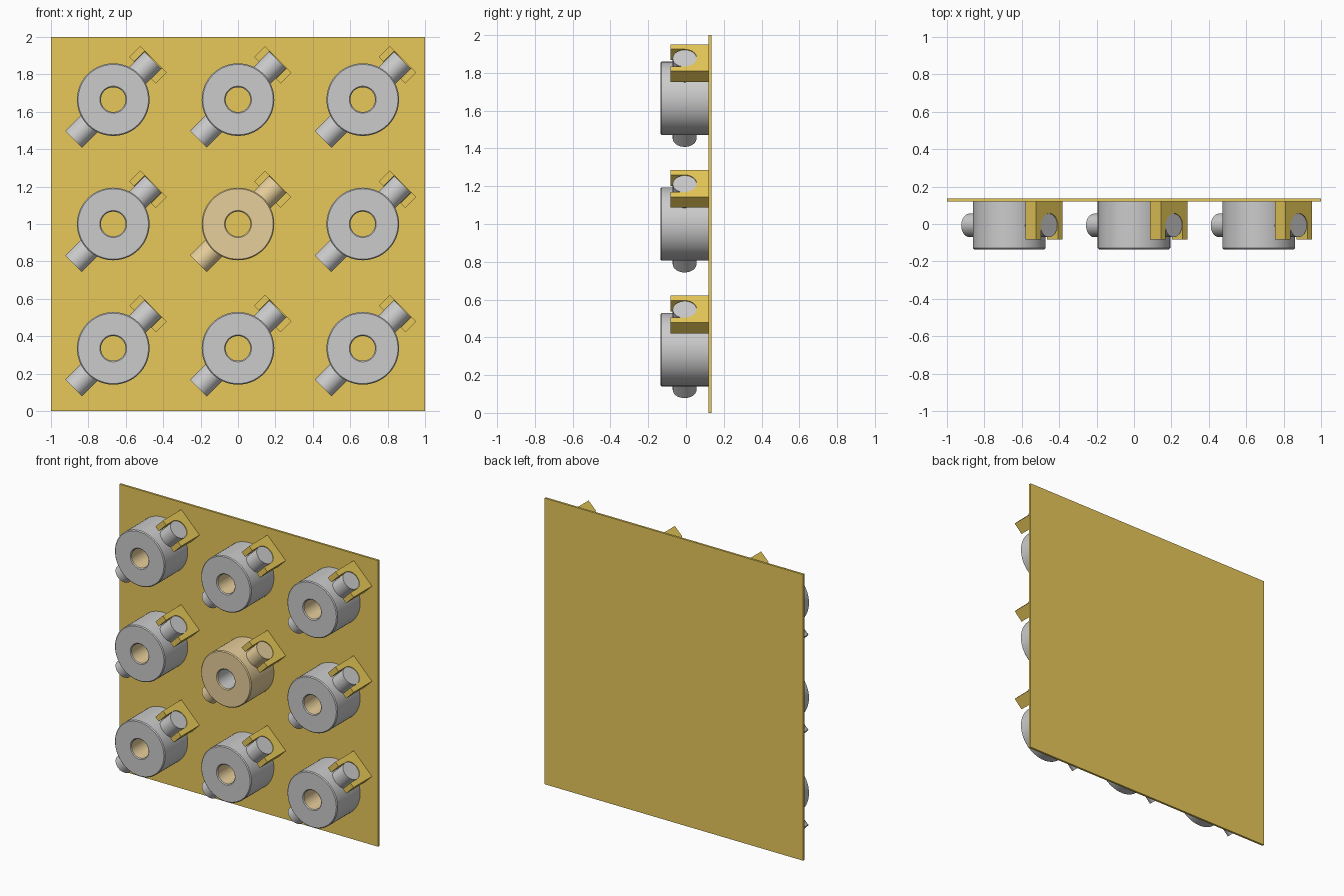
import bpy, bmesh, math
from mathutils import Vector, Matrix

if "Cube" in bpy.data.objects:
    bpy.data.objects.remove(bpy.data.objects["Cube"])

FRONT, WALL, BACK = -0.135, 0.12, 0.135
MID = (FRONT + WALL) / 2
U = Vector((1, 0, 1)).normalized()      # along the pin
V = Vector((-1, 0, 1)).normalized()     # across the pin
Y = Vector((0, 1, 0))


def material(name, color):
    m = bpy.data.materials.new(name)
    m.diffuse_color = (*color, 1)
    m.use_nodes = True
    m.node_tree.nodes["Principled BSDF"].inputs["Base Color"].default_value = m.diffuse_color
    return m


gold = material("gold", (0.80, 0.58, 0.10))
tan = material("tan", (0.80, 0.62, 0.33))
grey = material("grey", (0.7, 0.7, 0.7))


def finish(name, bm, mats, loc, smooth=False):
    bmesh.ops.recalc_face_normals(bm, faces=bm.faces)
    me = bpy.data.meshes.new(name)
    bm.to_mesh(me)
    bm.free()
    ob = bpy.data.objects.new(name, me)
    bpy.context.collection.objects.link(ob)
    for m in mats:
        me.materials.append(m)
    ob.location = loc
    if smooth:
        bpy.ops.object.select_all(action='DESELECT')
        ob.select_set(True)
        bpy.context.view_layer.objects.active = ob
        bpy.ops.object.shade_smooth_by_angle(angle=math.radians(30))
    return ob


def ring(name, loc, body, lining, n=64):
    # lathed body with chamfered rims; the bore gets its own colour
    ro, ri, c = 0.194, 0.066, 0.006
    prof = [(ri, FRONT + c), (ri + c, FRONT), (ro - c, FRONT), (ro, FRONT + c),
            (ro, WALL), (ri, WALL)]
    bm = bmesh.new()
    rows = [[bm.verts.new((r * math.cos(a), y, r * math.sin(a))) for r, y in prof]
            for a in (2 * math.pi * i / n for i in range(n))]
    for i in range(n):
        p, q = rows[i], rows[(i + 1) % n]
        for j in range(len(prof)):
            k = (j + 1) % len(prof)
            f = bm.faces.new((p[j], p[k], q[k], q[j]))
            f.material_index = 1 if j == len(prof) - 1 else 0
    finish(name, bm, [body, lining], loc, True)


def pin(name, loc, body, side):
    # stub of a round bar leaving the ring diagonally
    bm = bmesh.new()
    rot = U.to_track_quat('Z', 'Y').to_matrix().to_4x4()
    centre = side * U * 0.225 + Y * MID
    bmesh.ops.create_cone(bm, cap_ends=True, segments=32, radius1=0.063, radius2=0.063,
                          depth=0.15, matrix=Matrix.Translation(centre) @ rot)
    finish(name, bm, [body], loc, True)


def cradle(name, loc):
    # U-shaped rest: flat block with a round-bottomed groove for the pin
    w, r, top = 0.1, 0.064, -0.083
    arc = [(r * math.cos(a), MID + r * math.sin(a))
           for a in (math.pi * i / 16 for i in range(17))]
    prof = [(-w, top), (-w, WALL), (w, WALL), (w, top), (r, top)] + arc + [(-r, top)]
    bm = bmesh.new()
    f = bm.faces.new([bm.verts.new(U * 0.222 + V * v + Y * y) for v, y in prof])
    ext = bmesh.ops.extrude_face_region(bm, geom=[f])["geom"]
    bmesh.ops.translate(bm, vec=U * 0.082,
                        verts=[g for g in ext if isinstance(g, bmesh.types.BMVert)])
    finish(name, bm, [gold], loc)


# Back panel
bm = bmesh.new()
bmesh.ops.create_cube(bm, size=1, matrix=Matrix.Diagonal((2, BACK - WALL, 2, 1)))
finish("back_panel", bm, [gold], (0, (BACK + WALL) / 2, 1))

# Three by three grid of units, the middle one tan
for i in range(3):
    for j in range(3):
        loc = ((i - 1) * 0.667, 0, 1 + (j - 1) * 0.665)
        centre = i == 1 and j == 1
        body, lining = (tan, grey) if centre else (None, tan)
        tag = f"_{i}_{j}"
        ring("ring" + tag, loc, body, lining)
        pin("upper_pin" + tag, loc, body, 1)
        pin("lower_pin" + tag, loc, body, -1)
        cradle("cradle" + tag, loc)
